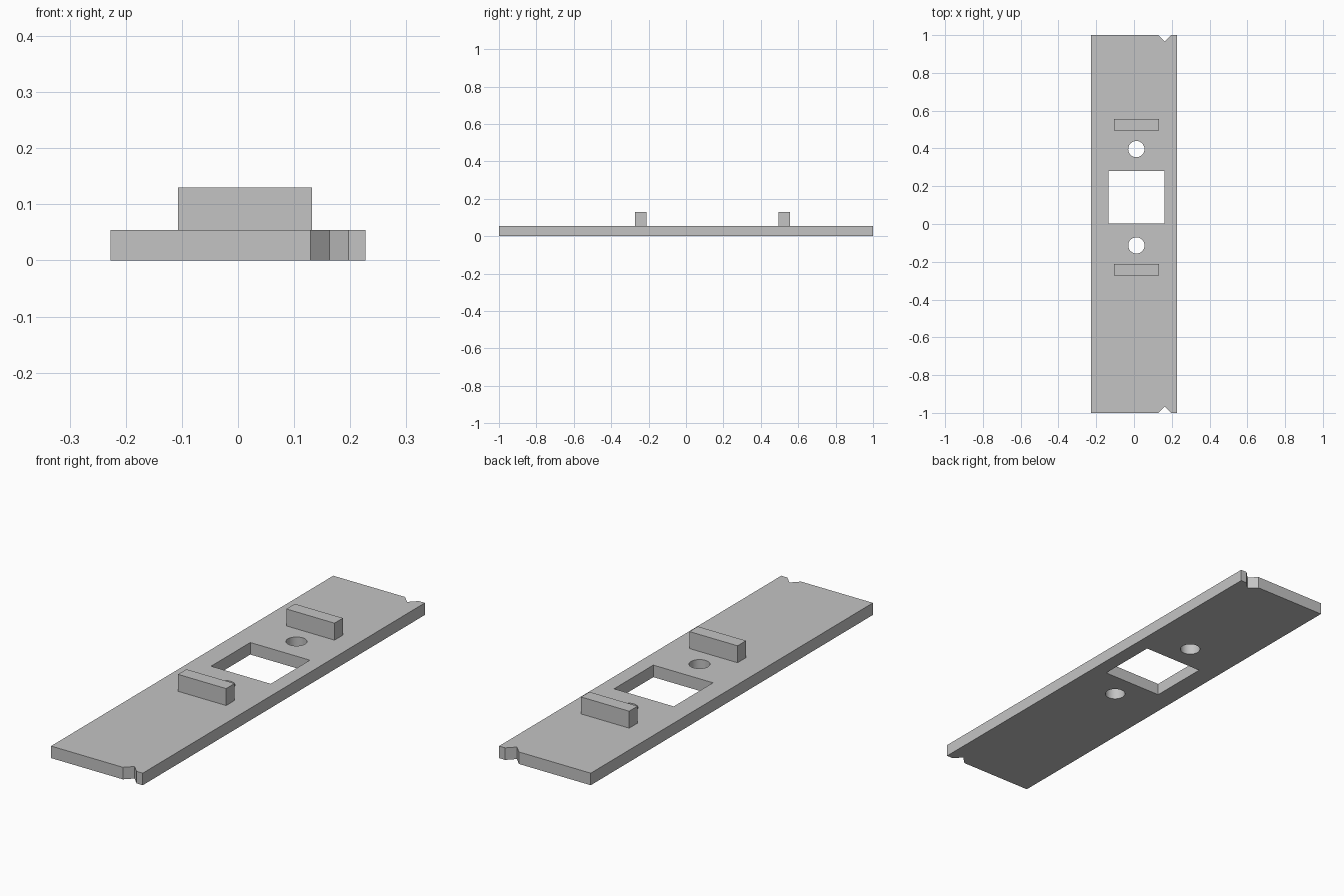
import bpy
import bmesh

cube = bpy.data.objects.get("Cube")
if cube:
    bpy.data.objects.remove(cube, do_unlink=True)

grey = bpy.data.materials.new("plain_grey")
grey.use_nodes = True
colour = (0.55, 0.55, 0.55, 1)
grey.diffuse_color = colour
grey.node_tree.nodes["Principled BSDF"].inputs["Base Color"].default_value = colour

THICK = 0.054            # plate thickness
CX, CY = 0.0125, 0.1415  # centre of the fittings on the plate


def prism(name, outline, z0, z1):
    """Extrude a counter-clockwise outline from z0 up to z1."""
    bm = bmesh.new()
    face = bm.faces.new([bm.verts.new((x, y, z0)) for x, y in outline])
    top = bmesh.ops.extrude_face_region(bm, geom=[face])["geom"]
    bmesh.ops.translate(bm, vec=(0, 0, z1 - z0),
                        verts=[v for v in top if isinstance(v, bmesh.types.BMVert)])
    bmesh.ops.recalc_face_normals(bm, faces=bm.faces)
    mesh = bpy.data.meshes.new(name)
    bm.to_mesh(mesh)
    bm.free()
    mesh.materials.append(grey)
    obj = bpy.data.objects.new(name, mesh)
    bpy.context.collection.objects.link(obj)
    return obj


def rectangle(x, y, half_x, half_y):
    return [(x - half_x, y - half_y), (x + half_x, y - half_y),
            (x + half_x, y + half_y), (x - half_x, y + half_y)]


# Plate with a V notch in each end
end = [(-0.2275, -1), (0.129, -1), (0.163, -0.966), (0.197, -1), (0.2275, -1)]
plate = prism("base_plate", end + [(x, -y) for x, y in reversed(end)], 0, THICK)

# Cutters for the square window and the two round holes
cutters = [prism("window_cutter", rectangle(CX, CY, 0.148, 0.139), -0.1, 0.2)]
for label, side in (("front", -1), ("back", 1)):
    bpy.ops.mesh.primitive_cylinder_add(vertices=48, radius=0.043, depth=0.4,
                                        location=(CX, CY + side * 0.255, 0))
    hole = bpy.context.object
    hole.name = label + "_hole_cutter"
    hole.data.materials.append(grey)
    cutters.append(hole)

    # Upright tab outside each hole
    prism(label + "_tab", rectangle(CX, CY + side * 0.384, 0.1195, 0.03), THICK, 0.13)

for cutter in cutters:
    cutter.hide_render = True
    cut = plate.modifiers.new(cutter.name, "BOOLEAN")
    cut.operation = "DIFFERENCE"
    cut.solver = "EXACT"
    cut.object = cutter

# Apply the cuts, then drop the cutters
bpy.ops.object.select_all(action="DESELECT")
plate.select_set(True)
bpy.context.view_layer.objects.active = plate
for cutter in cutters:
    bpy.ops.object.modifier_apply(modifier=cutter.name)
    bpy.data.objects.remove(cutter, do_unlink=True)
bpy.ops.object.shade_smooth_by_angle(angle=0.5)
